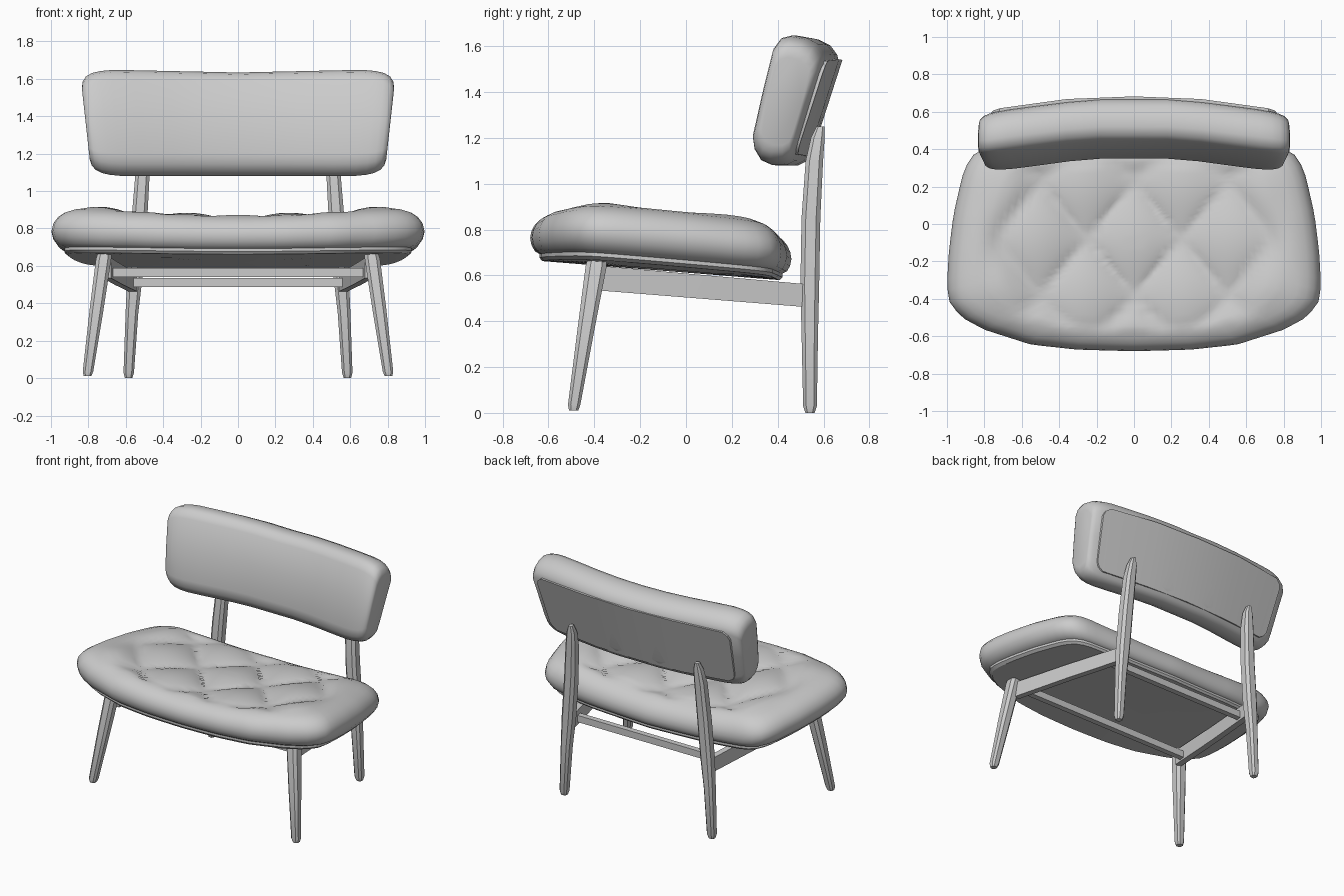
import bpy, bmesh, math
from mathutils import Vector

if "Cube" in bpy.data.objects:
    bpy.data.objects.remove(bpy.data.objects["Cube"])


def loft(name, rings, angle=40, mirror=False):
    """Skin a list of equal-length closed rings and cap both ends."""
    bm = bmesh.new()
    vs = [[bm.verts.new(p) for p in r] for r in rings]
    n = len(rings[0])
    for a, b in zip(vs, vs[1:]):
        for i in range(n):
            j = (i + 1) % n
            bm.faces.new((a[i], a[j], b[j], b[i]))
    bm.faces.new(vs[0])
    bm.faces.new(vs[-1])
    bmesh.ops.recalc_face_normals(bm, faces=bm.faces)
    me = bpy.data.meshes.new(name)
    bm.to_mesh(me)
    bm.free()
    ob = bpy.data.objects.new(name, me)
    bpy.context.collection.objects.link(ob)
    if mirror:
        ob.modifiers.new("Mirror", 'MIRROR')
    bpy.ops.object.select_all(action='DESELECT')
    ob.select_set(True)
    bpy.context.view_layer.objects.active = ob
    bpy.ops.object.shade_smooth_by_angle(angle=math.radians(angle))
    return ob


def resample(pts, n):
    """Even spacing along an open polyline."""
    pts = [Vector(p) for p in pts]
    seg = [(b - a).length for a, b in zip(pts, pts[1:])]
    out = []
    for k in range(n):
        d, i = sum(seg) * k / (n - 1), 0
        while i < len(seg) - 1 and d > seg[i]:
            d -= seg[i]
            i += 1
        out.append(pts[i].lerp(pts[i + 1], min(1, d / seg[i])))
    return out


# Seat outline, right half from front centre to back centre
half = resample([(0, -.68), (.3, -.672), (.55, -.645), (.8, -.565), (.92, -.5),
                 (.985, -.425), (1, -.33), (.99, -.15), (.965, .05), (.92, .25),
                 (.88, .35), (.83, .395), (.75, .415), (.5, .44), (0, .46)], 45)
outline = half + [Vector((-p.x, p.y)) for p in half[-2:0:-1]]


def seat_ring(s, t, drop=0.0):
    """Outline scaled by s, at relative height t of the cushion."""
    ring = []
    for p in outline:
        x, y = p.x * s, -.1 + (p.y + .1) * s
        z = .638 - .08 * y + .03 * x * x - drop
        h = .185 + .06 * x * x
        if t >= 1:      # diamond tufting
            a, b = x / .5 + (y + .38) / .6, x / .5 - (y + .38) / .6
            puff = abs(math.sin(math.pi * a) * math.sin(math.pi * b)) ** .6
            h += .045 * (puff - .5) * min(1, (.84 - s) / .12)
        ring.append((x, y, z + h * t))
    return ring


# Tufted seat cushion
prof = [(.05, 0), (.5, 0), (.92, 0), (.965, .08), (.99, .22), (1, .38), (.99, .55),
        (.965, .7), (.93, .82), (.88, .92), (.84, .97)]
prof += [(.8 - .03 * i, 1) for i in range(26)]
loft("seat_cushion", [seat_ring(s, t) for s, t in prof], 60)

# Thin board under the cushion
loft("seat_board", [seat_ring(s, 0, d) for s, d in
                    [(.05, -.01), (.5, -.01), (.93, -.01), (.93, .012), (.91, .026),
                     (.5, .026), (.05, .026)]], 30)


# Backrest: one y,z section swept across x, ends bending forward
section = [(.35, 1.2), (.358, 1.145), (.385, 1.1), (.43, 1.08), (.49, 1.08),
           (.53, 1.1), (.555, 1.16), (.61, 1.34), (.668, 1.525), (.66, 1.56),
           (.63, 1.6), (.58, 1.624), (.52, 1.634), (.475, 1.624), (.443, 1.585),
           (.395, 1.4)]


def back_point(x, y, z):
    bend = -.065 * max(0, abs(x) - .25) / .5
    crown = .016 * min(1, abs(x) / .7) * max(0, (z - 1.5) / .14)
    return (x * (1 - .06 * (1.55 - z) / .45), y + bend, z + crown)


stations = [(0, 1), (.18, 1), (.36, 1), (.55, 1), (.67, .995), (.73, .975),
            (.775, .94), (.808, .88), (.828, .79), (.835, .68)]
stations = [(-x, s) for x, s in stations[:0:-1]] + stations
loft("backrest_cushion",
     [[back_point(x, .515 + (y - .515) * s, 1.357 + (z - 1.357) * s) for y, z in section]
      for x, s in stations], 45)

# Flat panel let into the rear of the backrest
panel = []
for x, m in [(-.77, .06), (-.755, .03), (-.72, .008), (-.36, 0), (0, 0),
             (.36, 0), (.72, .008), (.755, .03), (.77, .06)]:
    lo, hi = 1.12 + m, 1.54 - m
    rear = lambda z: .552 + (z - 1.16) * .322
    panel.append([back_point(x, rear(z) + d, z) for z, d in
                  [(lo, -.03), (lo, .008), (hi, .008), (hi, -.03)]])
loft("backrest_rear_panel", panel, 30)


def leg(name, spine):
    """Tapered chamfered-square post; spine rows are x, y, z, half width x, half width y."""
    rings = []
    for x, y, z, a, b in spine:
        c = .55
        rings.append([(x + a * u, y + b * v, z) for u, v in
                      [(1, c), (c, 1), (-c, 1), (-1, c), (-1, -c), (-c, -1), (c, -1), (1, -c)]])
    loft(name, rings, 30, mirror=True)


# Legs (mirrored left and right)
leg("front_legs", [(.805, -.49, .01, .02, .02), (.802, -.488, .035, .028, .027),
                   (.757, -.437, .36, .037, .037), (.718, -.392, .64, .041, .046),
                   (.713, -.388, .67, .036, .042)])
leg("back_legs", [(.585, .541, 0, .02, .02), (.584, .541, .03, .028, .03),
                  (.567, .54, .35, .034, .036), (.55, .54, .56, .042, .041),
                  (.527, .545, .85, .042, .041), (.51, .56, 1.1, .038, .038),
                  (.502, .575, 1.2, .03, .03), (.5, .587, 1.25, .014, .018)])


def rect(x, y, z, dx, dy, dz):
    return [(x + u * dx, y + u * dy, z + v * dz) for u, v in [(-1, -1), (1, -1), (1, 1), (-1, 1)]]


# Side rails joining front and back legs
loft("side_rails", [rect(.7, -.38, .588, .022, 0, .054), rect(.635, .07, .55, .022, 0, .052),
                    rect(.56, .52, .512, .022, 0, .05)], 30, mirror=True)

# Slim cross rails under the seat
loft("front_cross_rail", [rect(x, -.3, .565, 0, .02, .024) for x in (-.685, .685)], 30)
loft("back_cross_rail", [rect(x, .42, .51, 0, .02, .024) for x in (-.575, .575)], 30)
